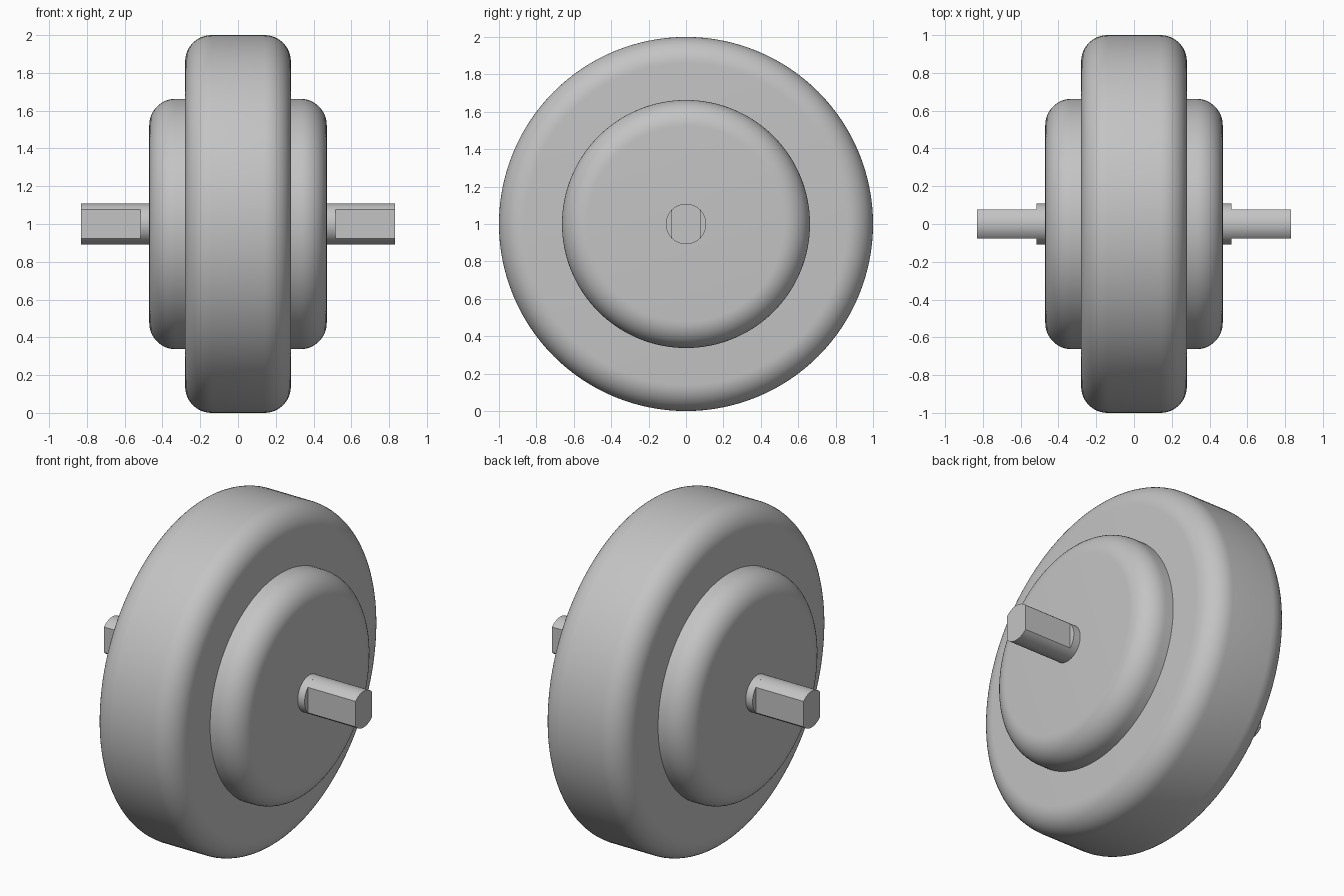
import bpy, bmesh
from math import sin, cos, pi, acos, radians

cube = bpy.data.objects.get("Cube")
if cube:
    bpy.data.objects.remove(cube, do_unlink=True)

SEGMENTS = 128
AXLE_R, FLAT_Y = 0.108, 0.077
SHOULDER_X, TIP_X = 0.515, 0.83

grey = bpy.data.materials.new("light_grey")
grey.use_nodes = True
colour = (0.55, 0.55, 0.55, 1)
grey.diffuse_color = colour
grey.node_tree.nodes["Principled BSDF"].inputs["Base Color"].default_value = colour


def finish(name, bm):
    """Turn a bmesh into a smooth object centred at axle height."""
    bmesh.ops.recalc_face_normals(bm, faces=bm.faces)
    mesh = bpy.data.meshes.new(name)
    bm.to_mesh(mesh)
    bm.free()
    mesh.materials.append(grey)
    obj = bpy.data.objects.new(name, mesh)
    obj.location.z = 1
    bpy.context.collection.objects.link(obj)
    bpy.ops.object.select_all(action="DESELECT")
    obj.select_set(True)
    bpy.context.view_layer.objects.active = obj
    bpy.ops.object.shade_smooth_by_angle(angle=radians(30))
    return obj


def loft(name, rings):
    """Skin a row of closed rings and cap both ends."""
    bm = bmesh.new()
    loops = [[bm.verts.new(p) for p in ring] for ring in rings]
    n = len(loops[0])
    for a, b in zip(loops, loops[1:]):
        for i in range(n):
            j = (i + 1) % n
            bm.faces.new((a[i], a[j], b[j], b[i]))
    bm.faces.new(loops[0])
    bm.faces.new(loops[-1])
    return finish(name, bm)


def circle(x, r):
    steps = [2 * pi * i / SEGMENTS for i in range(SEGMENTS)]
    return [(x, r * cos(a), r * sin(a)) for a in steps]


def rounded_disc(name, half_width, radius, fillet, steps=12):
    """Disc across the x axis with rounded rims."""
    arc = [pi / 2 * i / steps for i in range(steps + 1)]
    half = [(half_width - fillet + fillet * cos(a),
             radius - fillet + fillet * sin(a)) for a in arc]
    profile = half + [(-x, r) for x, r in reversed(half)]
    return loft(name, [circle(x, r) for x, r in profile])


# Wheel and the wider hub through its middle
rounded_disc("wheel", 0.28, 1.0, 0.14)
rounded_disc("hub", 0.47, 0.663, 0.14)

# Round axle up to the shoulders
loft("axle", [circle(-SHOULDER_X, AXLE_R), circle(SHOULDER_X, AXLE_R)])

# Axle ends with two flats, front and back
start = acos(FLAT_Y / AXLE_R)
arc = [start + (pi - 2 * start) * i / 24 for i in range(25)]
section = [(AXLE_R * cos(a + turn), AXLE_R * sin(a + turn))
           for turn in (0, pi) for a in arc]
for side, name in ((1, "left_axle_end"), (-1, "right_axle_end")):
    loft(name, [[(side * x, y, z) for y, z in section]
                for x in (SHOULDER_X, TIP_X)])
